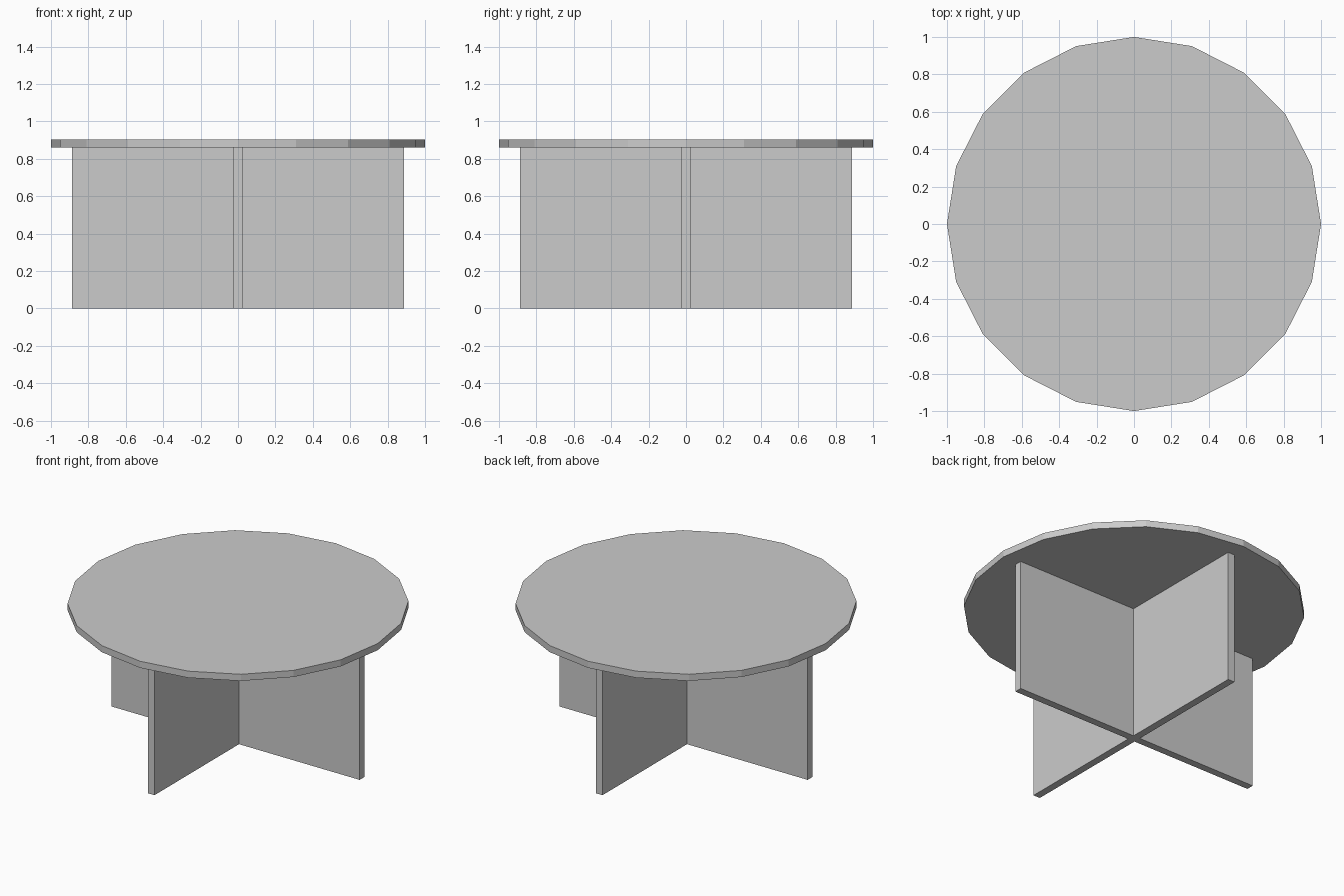
import bpy, bmesh
from mathutils import Matrix

if "Cube" in bpy.data.objects:
    bpy.data.objects.remove(bpy.data.objects["Cube"])

TOP_Z, UNDER_Z = 0.903, 0.86   # table top surface and underside
REACH, HALF_T = 0.888, 0.024   # leg panel half length and half thickness


def add_object(name, bm):
    bmesh.ops.recalc_face_normals(bm, faces=bm.faces)
    mesh = bpy.data.meshes.new(name)
    bm.to_mesh(mesh)
    bm.free()
    obj = bpy.data.objects.new(name, mesh)
    bpy.context.collection.objects.link(obj)
    return obj


# Table top: flat-shaded 20-sided disc
bpy.ops.mesh.primitive_cylinder_add(
    vertices=20, radius=1, depth=TOP_Z - UNDER_Z,
    location=(0, 0, (TOP_Z + UNDER_Z) / 2))
bpy.context.object.name = "table_top"

# Cross base: plus-shaped outline made by turning one arm four times, then extruded
bm = bmesh.new()
arm = [(REACH, -HALF_T), (REACH, HALF_T), (HALF_T, HALF_T)]
outline = []
for i in range(4):
    for x, y in arm:
        for _ in range(i):
            x, y = -y, x
        outline.append(bm.verts.new((x, y, 0)))
face = bm.faces.new(outline)
extruded = bmesh.ops.extrude_face_region(bm, geom=[face], use_keep_orig=True)
top_verts = [g for g in extruded["geom"] if isinstance(g, bmesh.types.BMVert)]
bmesh.ops.translate(bm, verts=top_verts, vec=(0, 0, UNDER_Z))
add_object("cross_base", bm)
